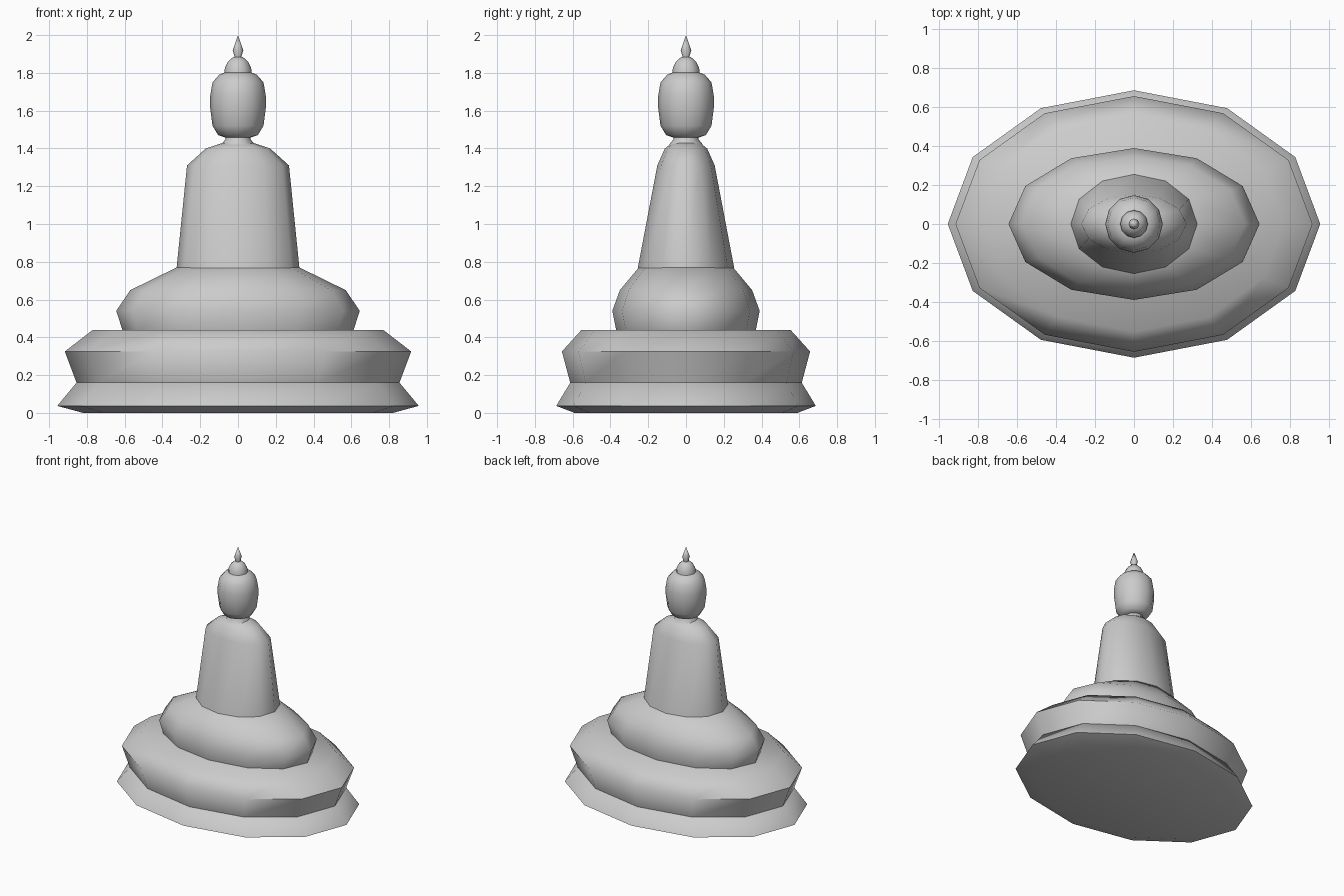
import bpy, bmesh, math

if "Cube" in bpy.data.objects:
    bpy.data.objects.remove(bpy.data.objects["Cube"])

SIDES = 12


def lathe(name, rings, sides=SIDES, angle=40):
    """Stack elliptical rings (x radius, y radius, z) into a closed solid."""
    bm = bmesh.new()
    loops = []
    for rx, ry, z in rings:
        if rx == 0:
            loops.append([bm.verts.new((0, 0, z))])
            continue
        loops.append([bm.verts.new((rx * math.cos(2 * math.pi * i / sides),
                                    ry * math.sin(2 * math.pi * i / sides), z))
                      for i in range(sides)])
    for a, b in zip(loops, loops[1:]):
        for i in range(sides):
            j = (i + 1) % sides
            if len(b) == 1:
                bm.faces.new((a[i], a[j], b[0]))
            else:
                bm.faces.new((a[i], a[j], b[j], b[i]))
    bm.faces.new(loops[0][::-1])
    if len(loops[-1]) > 1:
        bm.faces.new(loops[-1])
    bmesh.ops.recalc_face_normals(bm, faces=bm.faces)
    mesh = bpy.data.meshes.new(name)
    bm.to_mesh(mesh)
    bm.free()
    ob = bpy.data.objects.new(name, mesh)
    bpy.context.collection.objects.link(ob)
    bpy.ops.object.select_all(action='DESELECT')
    ob.select_set(True)
    bpy.context.view_layer.objects.active = ob
    bpy.ops.object.shade_smooth_by_angle(angle=math.radians(angle))
    return ob


def round_rings(*points):
    return [(r, r, z) for r, z in points]


# Two-tier pedestal
lathe("lower_pedestal", [(0.82, 0.59, 0), (0.957, 0.687, 0.037),
                         (0.855, 0.613, 0.16)], angle=80)
lathe("upper_pedestal", [(0.855, 0.613, 0.16), (0.917, 0.657, 0.325),
                         (0.768, 0.553, 0.44)], angle=60)

# Crossed legs
lathe("folded_legs", [(0.612, 0.37, 0.44), (0.645, 0.39, 0.54),
                      (0.57, 0.35, 0.65), (0.325, 0.25, 0.77)], angle=60)

# Torso tapering to the shoulders
lathe("torso", [(0.325, 0.255, 0.768), (0.27, 0.152, 1.31),
                (0.17, 0.112, 1.40), (0.075, 0.07, 1.432)], angle=60)
lathe("neck", round_rings((0.09, 1.42), (0.065, 1.45), (0.065, 1.49)))

# Head, crown bump and finial
lathe("head", round_rings((0.065, 1.457), (0.105, 1.47), (0.135, 1.52),
                          (0.148, 1.62), (0.147, 1.68), (0.135, 1.75),
                          (0.10, 1.79), (0.065, 1.805)), angle=60)
lathe("crown_bump", round_rings((0.072, 1.78), (0.07, 1.825), (0.053, 1.86),
                                (0.025, 1.885)), angle=60)
lathe("finial", round_rings((0.014, 1.87), (0.028, 1.92), (0, 2.0)), sides=8, angle=60)
